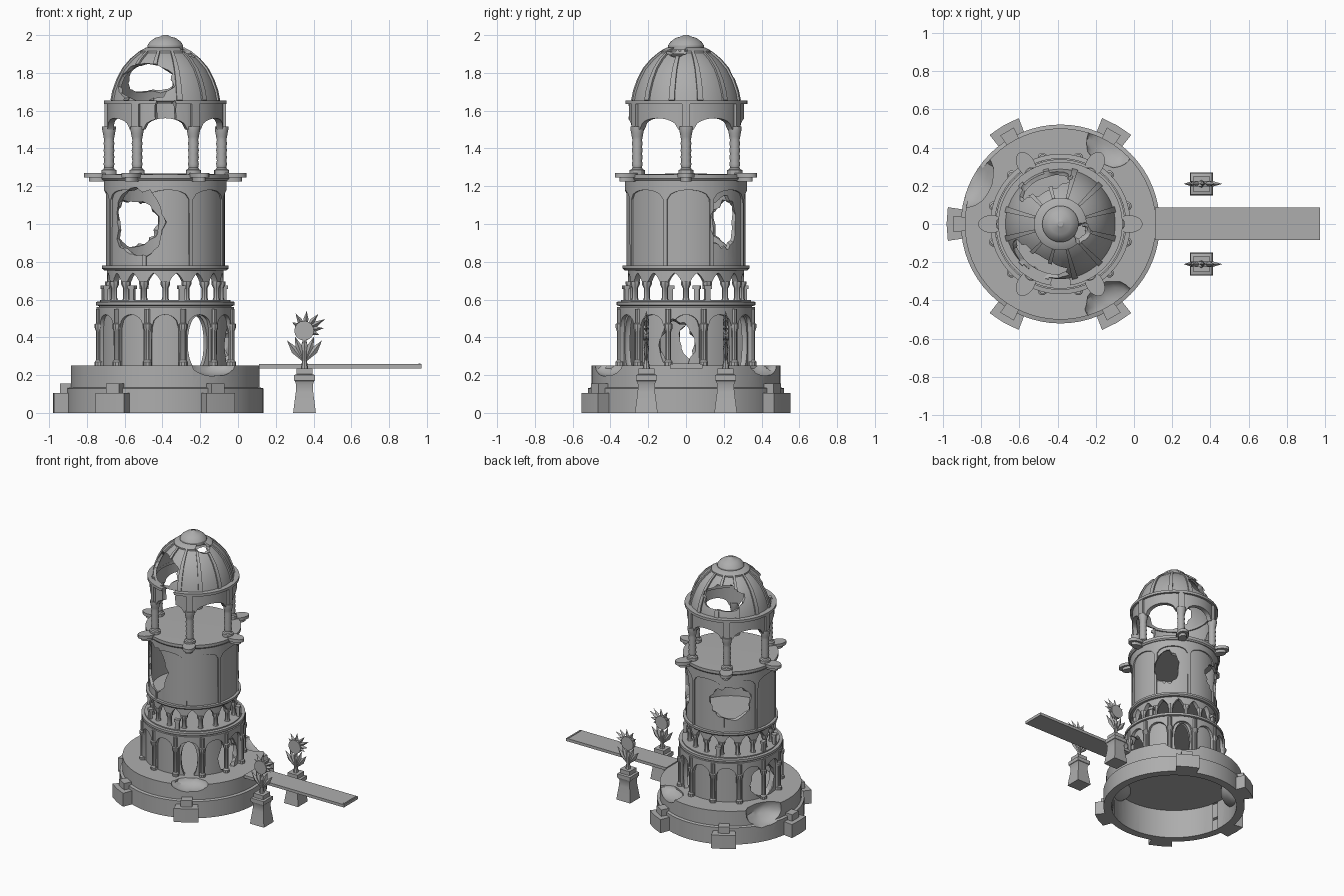
import bpy, bmesh, math, random
from mathutils import Matrix, Vector

random.seed(4)
CX = -0.385                       # tower axis
cube = bpy.data.objects.get("Cube")
if cube:
    bpy.data.objects.remove(cube, do_unlink=True)

stone = bpy.data.materials.new("grey stone")
stone.use_nodes = True
stone.diffuse_color = (0.42, 0.42, 0.42, 1)
stone.node_tree.nodes["Principled BSDF"].inputs["Base Color"].default_value = (0.42, 0.42, 0.42, 1)
parts = []


def finish(name, bm, cutter=False):
    bmesh.ops.remove_doubles(bm, verts=bm.verts, dist=1e-5)
    bmesh.ops.recalc_face_normals(bm, faces=bm.faces)
    me = bpy.data.meshes.new(name)
    bm.to_mesh(me)
    bm.free()
    ob = bpy.data.objects.new(name, me)
    bpy.context.collection.objects.link(ob)
    me.materials.append(stone)
    if cutter:
        ob.hide_render = True
    else:
        parts.append(ob)
    return ob


def polar(r, deg, z=0):
    a = math.radians(deg)
    return Vector((CX + r * math.cos(a), r * math.sin(a), z))


def sweep(bm, profile, center=(CX, 0), a0=0, a1=360, segs=64):
    """Turn a closed (r, z) outline about a vertical axis."""
    full = a1 - a0 >= 360
    rows = []
    for i in range(segs if full else segs + 1):
        a = math.radians(a0 + (a1 - a0) * i / segs)
        rows.append([bm.verts.new((center[0] + r * math.cos(a), center[1] + r * math.sin(a), z))
                     for r, z in profile])
    n = len(profile)
    for i in range(segs):
        p, q = rows[i], rows[(i + 1) % len(rows)]
        for j in range(n):
            k = (j + 1) % n
            if profile[j][0] or profile[k][0]:
                bm.faces.new((p[j], p[k], q[k], q[j]))
    if not full:
        bm.faces.new(rows[0])
        bm.faces.new(rows[-1])


def lathe(name, profile, cutter=False, **kw):
    bm = bmesh.new()
    sweep(bm, profile, **kw)
    return finish(name, bm, cutter)


def ring(name, r0, r1, z0, z1, **kw):
    return lathe(name, [(r0, z0), (r1, z0), (r1, z1), (r0, z1)], **kw)


def arcade(name, n, r0, r1, z0, spring, rise, z1, pier, phase, pointed=False):
    """Round wall with n arches; pier is the half angle of each pier."""
    step, pts = 360 / n, []
    for i in range(n):
        a, half = phase + i * step, step / 2 - pier
        pts += [(a - half - 0.3, z0)]
        for k in range(13):
            u = k / 6 - 1
            h = 1 - abs(u) ** 1.5 if pointed else math.sqrt(max(0, 1 - u * u))
            pts.append((a + u * half, spring + rise * h))
        pts += [(a + half + 0.3, z0)]
    bm = bmesh.new()
    rows = [[bm.verts.new(polar(r, a, z)) for r, z in ((r0, zb), (r1, zb), (r1, z1), (r0, z1))]
            for a, zb in pts]
    for p, q in zip(rows, rows[1:] + rows[:1]):
        for j in range(4):
            k = (j + 1) % 4
            bm.faces.new((p[j], p[k], q[k], q[j]))
    return finish(name, bm)


def blob(angle, r, z, size, rough=0.13):
    """Ragged cutter; size is radial, sideways and upright half extents."""
    bm = bmesh.new()
    bmesh.ops.create_icosphere(bm, subdivisions=3, radius=1)
    for v in bm.verts:
        v.co *= 1 + random.uniform(-rough, rough)
    bm.transform(Matrix.Translation(polar(r, angle, z)) @ Matrix.Rotation(math.radians(angle), 4, 'Z')
                 @ Matrix.Diagonal((*size, 1)))
    return finish("hole_cutter", bm, True)


def cut(objs, cutters, keep=False):
    for ob in objs:
        for c in cutters:
            m = ob.modifiers.new("cut", 'BOOLEAN')
            m.operation, m.solver, m.object = 'DIFFERENCE', 'EXACT', c
        dg = bpy.context.evaluated_depsgraph_get()
        me = bpy.data.meshes.new_from_object(ob.evaluated_get(dg))
        ob.modifiers.clear()
        ob.data = me
    if not keep:
        for c in cutters:
            bpy.data.objects.remove(c, do_unlink=True)


# Base: hollow below, with broken rim
base = lathe("base", [(0, 0), (0.52, 0), (0.52, 0.13), (0.5, 0.135), (0.5, 0.25), (0, 0.25)])
cavity = lathe("cavity_cutter", [(0, -0.1), (0.46, -0.1), (0.46, 0.23), (0, 0.23)], cutter=True)
bites = [(-58, 0.48, 0.25, (0.1, 0.13, 0.055)), (58, 0.48, 0.25, (0.1, 0.13, 0.055)),
         (154, 0.53, 0.22, (0.13, 0.16, 0.11))]
cut([cavity], [blob(a, r, z, [s + 0.04 for s in size], 0.03) for a, r, z, size in bites])
cut([base], [cavity] + [blob(a, r, z, size, 0.05) for a, r, z, size in bites])

# Buttress blocks round the base
for a in (60, 120, 180, 240, 300):
    ring("buttress", 0.49, 0.595, 0, 0.105, a0=a - 8.5, a1=a + 8.5, segs=2)
    ring("buttress_cap", 0.495, 0.56, 0.1, 0.155, a0=a - 4.2, a1=a + 4.2, segs=1)

# Ground gallery
wall = ring("gallery_wall", 0.315, 0.345, 0.245, 0.56)
arches = arcade("gallery_arcade", 12, 0.34, 0.365, 0.245, 0.45, 0.07, 0.56, 3.5, 0)
columns = bmesh.new()
for i in range(12):
    c = polar(0.362, 15 + 30 * i)
    sweep(columns, [(0, 0.245), (0.024, 0.245), (0.024, 0.27), (0.016, 0.28), (0.016, 0.43),
                    (0.024, 0.45), (0.024, 0.47), (0.016, 0.475), (0.016, 0.55), (0, 0.55)],
          center=(c.x, c.y), segs=10)
finish("gallery_columns", columns)
breaks = [blob(-8, 0.35, 0.36, (0.1, 0.1, 0.13)), blob(168, 0.35, 0.37, (0.1, 0.12, 0.12))]
doors = [blob(a, 0.33, 0.37, (0.06, 0.06, 0.15), 0) for a in (60, -60)]
cut([wall], doors)
cut([wall, arches], breaks)
lathe("terrace", [(0, 0.55), (0.35, 0.55), (0.35, 0.565), (0.367, 0.57), (0.367, 0.588),
                  (0.345, 0.59), (0.345, 0.598), (0, 0.598)])

# Small pointed arcade and stubs of the railing
arcade("small_arcade", 16, 0.275, 0.308, 0.69, 0.69, 0.05, 0.77, 3.6, 11.25, True)
posts = bmesh.new()
for i in range(16):
    c = polar(0.293, 22.5 * i)
    sweep(posts, [(0, 0.595), (0.021, 0.595), (0.016, 0.61), (0.016, 0.66), (0.026, 0.68),
                  (0.026, 0.695), (0, 0.695)], center=(c.x, c.y), segs=8)
finish("small_columns", posts)
for a in (170, 195, 238, 285, 20, 110):
    ring("railing_stub", 0.318, 0.34, 0.595, 0.66, a0=a - 2.5, a1=a + 2.5, segs=1)
    ring("railing_stub_cap", 0.312, 0.345, 0.655, 0.675, a0=a - 3.5, a1=a + 3.5, segs=1)

# Drum with framed panels and ragged holes
lathe("drum_floor", [(0, 0.755), (0.325, 0.755), (0.336, 0.765), (0.336, 0.78), (0, 0.785)])
drum = ring("drum", 0.295, 0.315, 0.775, 1.24)
frames = arcade("drum_frames", 8, 0.31, 0.324, 0.775, 1.13, 0.05, 1.24, 2, 2.5)
cut([drum, frames], [blob(242, 0.31, 1.01, (0.12, 0.15, 0.18)), blob(126, 0.31, 1.0, (0.12, 0.15, 0.13)),
                     blob(40, 0.31, 1.01, (0.1, 0.09, 0.14))])

# Balcony with rounded lobes
lathe("balcony", [(0, 1.23), (0.33, 1.23), (0.338, 1.24), (0.338, 1.262), (0, 1.268)])
lobes = bmesh.new()
for i in range(6):
    for mid, rx, ry, z, h in ((0.36, 0.07, 0.046, 1.258, 0.024), (0.355, 0.05, 0.03, 1.236, 0.024)):
        m = (Matrix.Translation(polar(mid, 60 * i, z)) @ Matrix.Rotation(math.radians(60 * i), 4, 'Z')
             @ Matrix.Diagonal((rx, ry, h, 1)))
        bmesh.ops.create_cone(lobes, cap_ends=True, segments=20, radius1=1, radius2=1, depth=1, matrix=m)
finish("balcony_lobes", lobes)

# Open lantern: six baluster columns under arches
columns = bmesh.new()
baluster = [(0, 1.262), (0.04, 1.262), (0.04, 1.285), (0.03, 1.29)]
baluster += [(0.025 + 0.004 * (i % 2), 1.3 + 0.018 * i) for i in range(10)]
baluster += [(0.032, 1.48), (0.036, 1.5), (0.036, 1.515), (0, 1.515)]
for i in range(6):
    c = polar(0.298, 60 * i)
    sweep(columns, baluster, center=(c.x, c.y), segs=12)
finish("lantern_columns", columns)
lantern = arcade("lantern_arches", 6, 0.275, 0.308, 1.5, 1.5, 0.06, 1.64, 7.5, 30)
for i in range(6):
    ring("lantern_pilaster", 0.3, 0.322, 1.5, 1.64, a0=60 * i - 4, a1=60 * i + 4, segs=2)
cornice = ring("lantern_cornice", 0.265, 0.325, 1.635, 1.655)
cut([lantern, cornice], [blob(270, 0.31, 1.6, (0.08, 0.055, 0.14))])

# Ribbed dome shell with missing pieces
curve = [(0.288, 1.65), (0.278, 1.7), (0.256, 1.76), (0.224, 1.82), (0.18, 1.87), (0.13, 1.91), (0.08, 1.935)]
dome = lathe("dome", curve + [(r - 0.02, z - 0.008) for r, z in reversed(curve)])
ribs = bmesh.new()
edge = curve[:-1]
for i in range(12):
    sweep(ribs, [(r + 0.009, z + 0.006) for r, z in edge] + [(r - 0.006, z) for r, z in reversed(edge)],
          a0=30 * i + 12, a1=30 * i + 18, segs=2)
ribs = finish("dome_ribs", ribs)
crown = lathe("dome_crown", [(0.07, 1.9), (0.137, 1.9), (0.137, 1.915), (0.1, 1.935), (0.07, 1.935)])
knob = lathe("dome_knob", [(0, 1.92), (0.095, 1.92), (0.095, 1.945), (0.082, 1.965), (0.055, 1.985),
                           (0.025, 1.993), (0.014, 2.0), (0, 2.0)], segs=32)
cut([dome, ribs, crown], [blob(240, 0.235, 1.755, (0.13, 0.17, 0.11)), blob(111, 0.23, 1.78, (0.12, 0.15, 0.09)),
                          blob(-22, 0.135, 1.925, (0.06, 0.06, 0.045))])


# Bridge with end strip
def box(name, x0, x1, y0, y1, z0, z1):
    bm = bmesh.new()
    bmesh.ops.create_cube(bm, size=1, matrix=Matrix.Translation(((x0 + x1) / 2, (y0 + y1) / 2, (z0 + z1) / 2))
                          @ Matrix.Diagonal((x1 - x0, y1 - y0, z1 - z0, 1)))
    return finish(name, bm)


box("bridge_deck", 0.11, 0.972, -0.084, 0.087, 0.236, 0.258)
box("bridge_end_strip", 0.955, 0.965, -0.07, 0.073, 0.25, 0.262)


# Pedestals with flat leafy ornaments
def leaf(bm, x, y, z, tilt, length, width, thick=0.014):
    t = math.radians(tilt)
    along, side = Vector((math.sin(t), 0, math.cos(t))), Vector((math.cos(t), 0, -math.sin(t)))
    o = Vector((x, y, z))
    mid = o + along * length * 0.55
    pts = [o, o + along * length, mid + side * width, mid - side * width,
           mid + Vector((0, thick, 0)), mid - Vector((0, thick, 0))]
    bmesh.ops.convex_hull(bm, input=[bm.verts.new(p) for p in pts])


for y in (0.21, -0.21):
    outline = [(0, 0), (0.06, 0), (0.054, 0.05), (0.046, 0.11), (0.044, 0.15), (0.052, 0.17),
               (0.056, 0.172), (0.056, 0.2), (0.042, 0.205), (0.042, 0.236), (0, 0.236)]
    lathe("pedestal", [(r * math.sqrt(2), z) for r, z in outline], center=(0.352, y), a0=45, a1=405, segs=4)
    bm = bmesh.new()
    sweep(bm, [(0, 0.23), (0.02, 0.23), (0.012, 0.28), (0.01, 0.4), (0, 0.4)], center=(0.352, y), segs=8)
    for tilt in (-38, -20, 0, 20, 38):
        leaf(bm, 0.352, y, 0.265, tilt, 0.15, 0.02)
    for tilt, length in ((-60, 0.08), (-30, 0.1), (5, 0.1), (40, 0.11), (62, 0.12), (85, 0.1), (110, 0.08)):
        leaf(bm, 0.355, y, 0.44, tilt, length, 0.014)
    bmesh.ops.create_cone(bm, cap_ends=True, segments=16, radius1=0.052, radius2=0.052, depth=0.03,
                          matrix=Matrix.Translation((0.35, y, 0.435)) @ Matrix.Rotation(math.pi / 2, 4, 'X'))
    finish("leaf_ornament", bm)

# Smooth the round surfaces, keep edges sharp
bpy.ops.object.select_all(action='DESELECT')
for ob in parts:
    ob.select_set(True)
bpy.context.view_layer.objects.active = parts[0]
bpy.ops.object.shade_smooth_by_angle(angle=math.radians(30))
